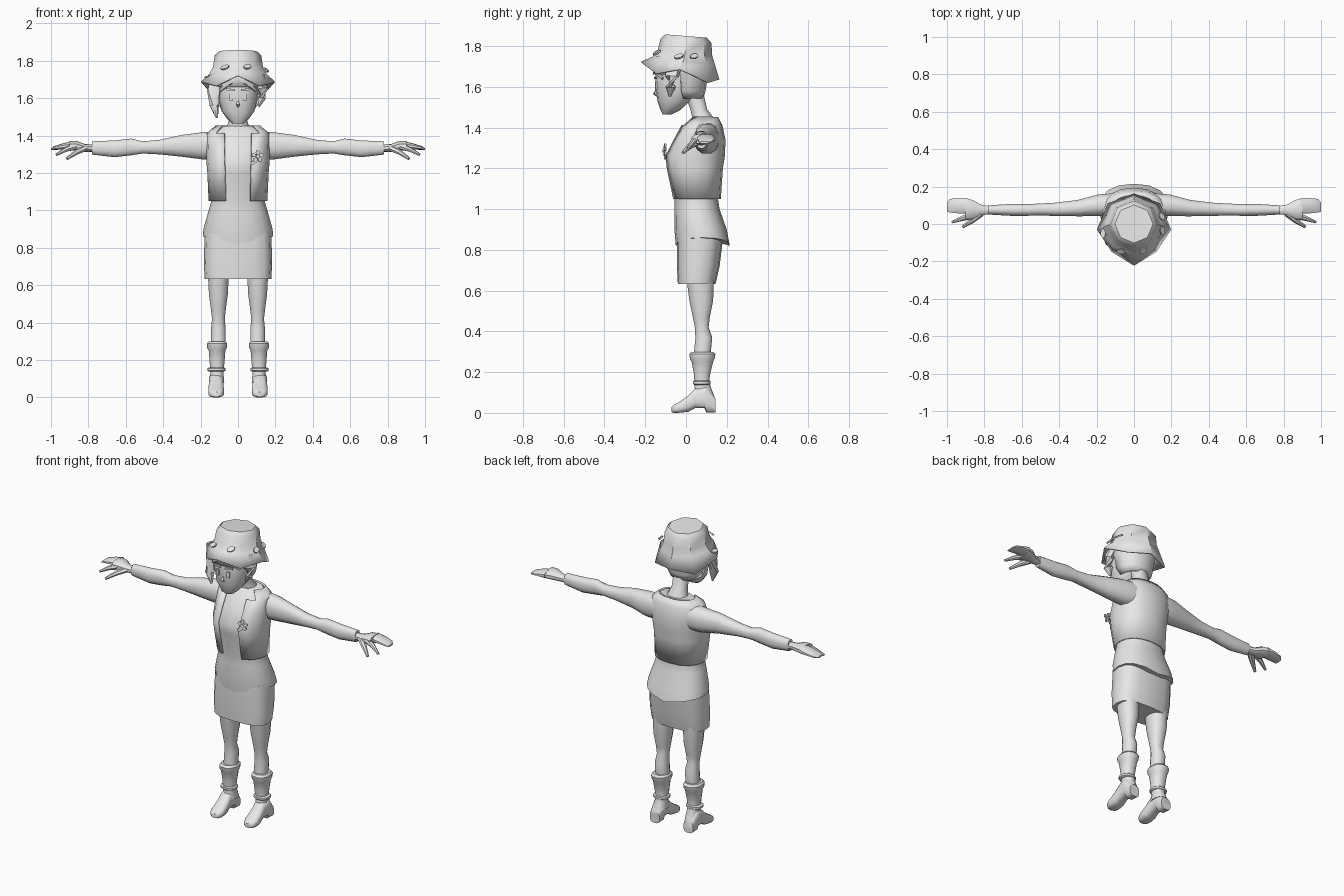
import bpy, bmesh, math
from mathutils import Vector, Matrix

if "Cube" in bpy.data.objects:
    bpy.data.objects.remove(bpy.data.objects["Cube"])

GREY = bpy.data.materials.new("plain_grey")
GREY.diffuse_color = (0.8, 0.8, 0.8, 1)
GREY.use_nodes = True
GREY.node_tree.nodes["Principled BSDF"].inputs["Base Color"].default_value = GREY.diffuse_color


def finish(name, bm, thick=0):
    bmesh.ops.recalc_face_normals(bm, faces=bm.faces[:])
    me = bpy.data.meshes.new(name)
    bm.to_mesh(me)
    bm.free()
    me.materials.append(GREY)
    ob = bpy.data.objects.new(name, me)
    bpy.context.collection.objects.link(ob)
    if thick:
        m = ob.modifiers.new("thickness", 'SOLIDIFY')
        m.thickness, m.offset = thick, 0
    return ob


def ring(axis, pos, a0, a1, b0, b1, n=12, p=2.3):
    """Rounded cross-section at pos on the axis, between two pairs of limits."""
    pts = []
    for i in range(n):
        t = 2 * math.pi * (i + 0.5) / n if n < 16 else 2 * math.pi * i / n
        c, s = math.cos(t), math.sin(t)
        a = (a0 + a1) / 2 + (a1 - a0) / 2 * math.copysign(abs(c) ** (2 / p), c)
        b = (b0 + b1) / 2 + (b1 - b0) / 2 * math.copysign(abs(s) ** (2 / p), s)
        pts.append({'z': (a, b, pos), 'y': (a, pos, b), 'x': (pos, a, b)}[axis])
    return pts


def loft(rings, caps=True, mirror=1):
    bm = bmesh.new()
    rows = [[bm.verts.new((x * mirror, y, z)) for x, y, z in r] for r in rings]
    n = len(rows[0])
    for lo, hi in zip(rows, rows[1:]):
        for i in range(n):
            bm.faces.new((lo[i], lo[(i + 1) % n], hi[(i + 1) % n], hi[i]))
    if caps:
        bm.faces.new(rows[0][::-1])
        bm.faces.new(rows[-1])
    return bm


def upright(data, x=0, n=16, p=2.3, grow=0):
    """Rings from rows of height, half width, front y, back y."""
    return [ring('z', z, x - w - grow, x + w + grow, f - grow, b + grow, n, p)
            for z, w, f, b in data]


def tube(name, pts, radii, mirror=1, n=7):
    """Tapered limb or strand through points; radii are width and height."""
    pts = [Vector(q) for q in pts]
    rows = []
    for i, q in enumerate(pts):
        d = (pts[min(i + 1, len(pts) - 1)] - pts[max(i - 1, 0)]).normalized()
        u = d.cross(Vector((0, 0, 1))).normalized()
        v = u.cross(d)
        a, b = radii[i]
        rows.append([q + u * a * math.cos(k * 2 * math.pi / n) +
                     v * b * math.sin(k * 2 * math.pi / n) for k in range(n)])
    return finish(name, loft(rows, True, mirror))


def plate(name, loc, normal, a, b, t=0.008, n=8, roll=0):
    """Thin oval or four-sided plate facing along a normal."""
    bm = bmesh.new()
    bmesh.ops.create_cone(bm, cap_ends=True, segments=n, radius1=1, radius2=1, depth=1)
    if n == 4:
        bm.transform(Matrix.Rotation(math.pi / 4, 4, 'Z'))
        a, b = a * 1.414, b * 1.414
    rot = Vector(normal).to_track_quat('Z', 'Y').to_matrix().to_4x4()
    bm.transform(Matrix.Translation(loc) @ rot @ Matrix.Rotation(roll, 4, 'Z')
                 @ Matrix.Diagonal((a, b, t, 1)))
    return finish(name, bm)


# Jacket body with a flared, dipping hem
body = [(0.82, .188, -.05, .215), (0.90, .185, -.057, .20), (1.0, .157, -.057, .165),
        (1.05, .143, -.057, .157), (1.20, .15, -.09, .167), (1.26, .155, -.097, .177),
        (1.34, .157, -.055, .18), (1.41, .155, -.015, .165), (1.45, .105, .03, .145)]
rows = upright(body)
rows[0] = [(x, y, z + 0.04 * abs(x) / .188) for x, y, z in rows[0]]
finish("jacket", loft(rows))

# Open sleeveless vest over the chest
bm = loft(upright(body[3:], grow=0.009), caps=False)
gone = [f for f in bm.faces if f.calc_center_median().y < .06
        and abs(f.calc_center_median().x) < .085]
bmesh.ops.delete(bm, geom=gone, context='FACES')
finish("vest", bm, 0.01)

# Skirt
finish("skirt", loft(upright([(.632, .178, -.04, .145), (.72, .183, -.045, .165),
                              (.88, .178, -.045, .185)], p=2.8)))

# Neck and head
finish("neck", loft(upright([(1.40, .08, .03, .15), (1.445, .062, .03, .14),
                             (1.49, .047, .02, .105), (1.60, .046, -.02, .08)], n=12)))
skull = [(1.465, .03, -.115, -.07), (1.485, .055, -.125, -.03), (1.53, .088, -.14, .02),
         (1.60, .104, -.15, .07), (1.67, .11, -.15, .085), (1.75, .10, -.13, .08)]
finish("head", loft(upright(skull)))
tube("nose", [(0, -.143, 1.60), (0, -.157, 1.565), (0, -.14, 1.555)],
     [(.004, .004), (.01, .006), (.005, .005)])

# Hair: full band under the hat, lower shell at the back only
cap = [(1.545, .078, -.10, .072), (1.58, .10, -.13, .083), (1.66, .113, -.15, .095),
       (1.75, .112, -.14, .09)]
bm = loft(upright(cap, grow=.008), caps=False)
gone = [f for f in bm.faces if f.calc_center_median().z < 1.68
        and f.calc_center_median().y < -.02]
bmesh.ops.delete(bm, geom=gone, context='FACES')
finish("hair", bm, 0.01)
tube("left_lock", [(-.11, -.06, 1.72), (-.128, -.08, 1.64), (-.128, -.095, 1.56),
                   (-.112, -.105, 1.495)],
     [(.05, .03), (.042, .026), (.028, .02), (.006, .006)])
tube("right_lock", [(.11, -.06, 1.72), (.132, -.07, 1.65), (.13, -.075, 1.60),
                    (.11, -.08, 1.555)],
     [(.045, .03), (.04, .026), (.028, .018), (.006, .006)])
for s in (-1, 1):
    tube("fringe", [(.0, -.145, 1.71), (.05, -.15, 1.69), (.095, -.115, 1.64)],
         [(.015, .02), (.016, .024), (.006, .006)], s)
    plate("eye", (s * .036, -.148, 1.605), (s * .15, -1, 0), .009, .018, n=4)
    plate("eyebrow", (s * .04, -.149, 1.645), (s * .15, -1, 0), .024, .005, n=4, roll=s * .1)

# Hat: eight-sided crown and wavy drooping brim
rows = []
half = [(-90, .19, 1.72), (-45, .165, 1.665), (0, .195, 1.685), (45, .195, 1.62), (90, .19, 1.635)]
edge = half + [(180 - a, r, z) for a, r, z in half[3:0:-1]]
for a, r, z in edge:
    a = math.radians(a)
    rows.append((math.cos(a), math.sin(a), r, z))
brim = [(c * r, s * r - .03, z) for c, s, r, z in rows]
levels = [(.15, -.012, 1.727, -.12), (.13, -.005, 1.765, -.1), (.121, 0, 1.825, -.09),
          (.10, 0, 1.846, -.08)]
crown = [[(c * r, cy + s * r, z0 + tilt * s * r) for c, s, _, _ in rows]
         for r, cy, z0, tilt in levels]
bm = loft([brim] + crown, caps=False)
bm.verts.ensure_lookup_table()
bm.faces.new(bm.verts[-8:])
finish("hat", bm, 0.008)

# Small leaves standing on the hat band
for x, y, z in ((.05, -.142, 1.768), (-.07, -.147, 1.765), (.148, .04, 1.75), (.152, -.035, 1.75)):
    plate("hat_leaf", (x, y, z), (x * .7, y * .7, .13), .024, .016, roll=.5)
plate("side_leaf", (-.165, -.05, 1.715), (-.3, 0, 1), .025, .014)

# Flower brooch
fx, fz, fy = .105, 1.288, -.103
for k in range(5):
    a = math.radians(72 * k + 90)
    plate("petal", (fx + .021 * math.cos(a), fy, fz + .021 * math.sin(a)),
          (.25, -1, .1), .014, .01, roll=a)
plate("flower_centre", (fx, fy - .006, fz), (.25, -1, .1), .01, .01)
plate("flower_leaf", (fx - .02, fy + .002, fz - .032), (.1, -1, 0), .022, .009, roll=.5)

# Limbs, built for both sides
arm = [(.11, .04, .165, 1.27, 1.425), (.19, .04, .16, 1.27, 1.42), (.30, .04, .13, 1.285, 1.405),
       (.42, .042, .115, 1.298, 1.378), (.51, .045, .11, 1.303, 1.37), (.57, .043, .107, 1.293, 1.385),
       (.66, .043, .108, 1.283, 1.375), (.78, .05, .10, 1.297, 1.37)]
palm = [(.77, .052, .096, 1.312, 1.352), (.82, .045, .105, 1.313, 1.355),
        (.86, .028, .13, 1.318, 1.37), (.90, .025, .138, 1.32, 1.37)]
fingers = [(.89, .055, .14, 1.323, 1.37), (.94, .055, .142, 1.325, 1.357),
           (.985, .06, .135, 1.323, 1.343), (1.0, .065, .115, 1.322, 1.332)]
leg = [(.27, .04, .035, .12), (.37, .04, .045, .13), (.42, .035, .042, .112),
       (.47, .041, .032, .118), (.55, .052, .015, .135), (.70, .06, -.005, .14)]
boot = [(.08, .04, .03, .142), (.12, .036, .042, .125), (.16, .038, .04, .115), (.20, .042, .036, .122),
        (.25, .046, .026, .135), (.265, .054, .018, .142), (.288, .055, .014, .147),
        (.30, .045, .025, .135)]
foot = [(.145, .034, .0, .07), (.10, .04, .0, .135), (.09, .04, .022, .135), (.045, .037, .022, .12),
        (.01, .041, .004, .085), (-.035, .043, .0, .053), (-.06, .034, .0, .04), (-.07, .02, .003, .03)]
for s, side in ((1, "right"), (-1, "left")):
    for name, data, n in (("arm", arm, 12), ("palm", palm, 10), ("fingers", fingers, 10)):
        finish(f"{side}_{name}", loft([ring('x', *d, n=n) for d in data], True, s))
    tube(f"{side}_index_finger", [(.87, .045, 1.342), (.92, .03, 1.325), (.972, .01, 1.297)],
         [(.02, .018), (.014, .013), (.007, .007)], s)
    tube(f"{side}_thumb", [(.82, .06, 1.332), (.865, .02, 1.31), (.915, -.015, 1.276)],
         [(.022, .018), (.016, .014), (.008, .008)], s)
    finish(f"{side}_leg", loft(upright(leg, .105, 12), True, s))
    finish(f"{side}_boot", loft(upright(boot, .112, 12), True, s))
    finish(f"{side}_ankle_strap", loft(upright([(.138, .042, .037, .117), (.143, .05, .032, .122),
                                                (.155, .05, .032, .122), (.16, .042, .037, .117)],
                                               .115, 12), True, s))
    finish(f"{side}_foot", loft([ring('y', y, .117 - w, .117 + w, a, b, 12, 3)
                                 for y, w, a, b in foot], True, s))

# Smooth shading with crisp edges
bpy.ops.object.select_all(action='SELECT')
bpy.context.view_layer.objects.active = bpy.data.objects["jacket"]
bpy.ops.object.shade_smooth_by_angle(angle=math.radians(40))
